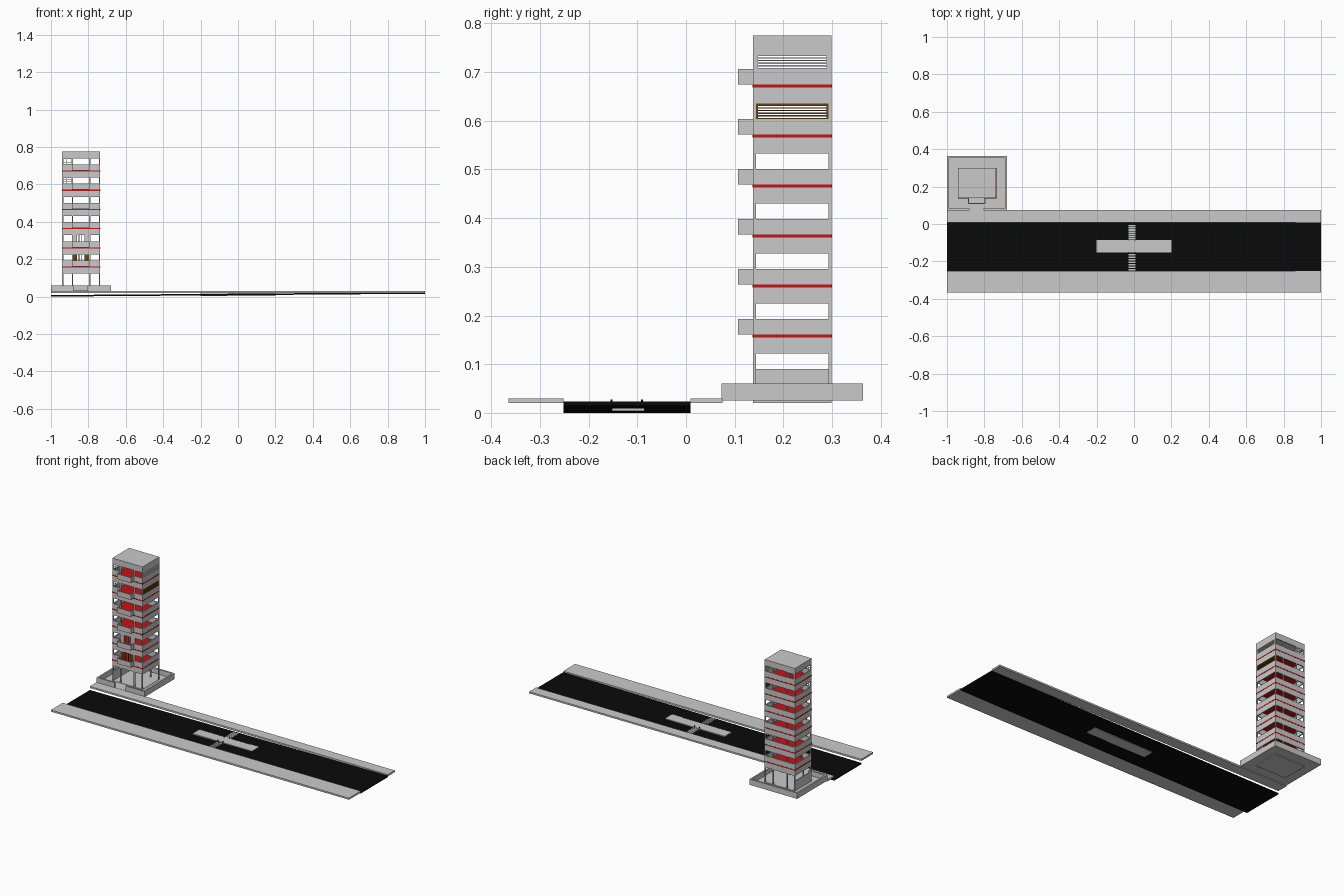
import bpy, bmesh
from mathutils import Matrix, Vector

cube = bpy.data.objects.get("Cube")
if cube:
    bpy.data.objects.remove(cube, do_unlink=True)


def material(name, r, g, b):
    m = bpy.data.materials.new(name)
    m.use_nodes = True
    m.diffuse_color = (r, g, b, 1)
    m.node_tree.nodes["Principled BSDF"].inputs["Base Color"].default_value = (r, g, b, 1)
    return m


CONCRETE = material("concrete grey", 0.59, 0.59, 0.59)
RED = material("slab red", 0.56, 0.006, 0.008)
ASPHALT = material("asphalt black", 0.003, 0.003, 0.003)
BROWN = material("shutter brown", 0.13, 0.06, 0.004)


def part(name, mat, boxes):
    """One object made of boxes given as (x0, x1, y0, y1, z0, z1)."""
    bm = bmesh.new()
    for x0, x1, y0, y1, z0, z1 in boxes:
        centre = Matrix.Translation(((x0 + x1) / 2, (y0 + y1) / 2, (z0 + z1) / 2))
        size = Matrix.Diagonal((x1 - x0, y1 - y0, z1 - z0, 1))
        bmesh.ops.create_cube(bm, size=1, matrix=centre @ size)
    mesh = bpy.data.meshes.new(name)
    bm.to_mesh(mesh)
    bm.free()
    mesh.materials.append(mat)
    obj = bpy.data.objects.new(name, mesh)
    bpy.context.collection.objects.link(obj)
    return obj


def ring(x0, x1, y0, y1, z0, z1, t, gap=None):
    """Four walls, with an optional gap in the front one."""
    fronts = [(x0, gap[0]), (gap[1], x1)] if gap else [(x0, x1)]
    walls = [(a, b, y0, y0 + t, z0, z1) for a, b in fronts]
    walls.append((x0, x1, y1 - t, y1, z0, z1))
    walls += [(a, a + t, y0 + t, y1 - t, z0, z1) for a in (x0, x1 - t)]
    return walls


# Main sizes
X0, X1, Y0, Y1 = -0.94, -0.737, 0.138, 0.299
T = 0.006
DOOR = (-0.882, -0.797)
PITCH, SILL, OPEN = 0.1027, 0.09, 0.0325
ROOF = 0.775


def sill(i):
    return SILL + PITCH * i


def slab_top(i):
    return sill(i) - 0.032


# Road slopes gently up toward +x
road = part("road", ASPHALT, [(-1, 1, -0.252, 0.009, 0, 0.008)])
for v in road.data.vertices:
    v.co.z += 0.0075 * (v.co.x + 1)

# Pavements, median and crossing
part("near_pavement", CONCRETE, [(-1, 1, -0.365, -0.252, 0.02, 0.03)])
part("far_pavement", CONCRETE, [(-1, 1, 0.009, 0.075, 0.02, 0.03)])
part("median_island", CONCRETE, [(-0.2, 0.2, -0.152, -0.085, 0.004, 0.02)])
stripes = []
for start, end, fill in ((-0.083, -0.002, 0.8), (-0.248, -0.156, 0.6)):
    step = (end - start) / 7
    for k in range(7):
        y = start + k * step
        stripes.append((-0.03, 0.007, y, y + step * fill, 0.014, 0.018))
part("crossing_stripes", CONCRETE, stripes)
part("crossing_posts", ASPHALT, [(x, x + 0.004, y, y + 0.004, 0.015, 0.028)
                                 for x in (-0.03, 0.003) for y in (-0.155, -0.092)])

# Walled plaza
part("plaza_floor", CONCRETE, [(-1, -0.68, 0.073, 0.364, 0.025, 0.031)])
part("plaza_wall", CONCRETE,
     ring(-1, -0.68, 0.073, 0.364, 0.025, 0.06, 0.01, (-0.88, -0.805)))
part("tower_foundation", CONCRETE, [(X0, X1, Y0, Y1, 0.02, 0.033)])

# Wall posts at the corners and beside the central openings
posts = []
for y in (Y0, Y1 - T):
    for a, b in ((X0, X0 + T), (-0.888, DOOR[0]), (DOOR[1], -0.789), (X1 - T, X1)):
        posts.append((a, b, y, y + T, 0.03, ROOF - 0.03))
part("wall_posts", CONCRETE, posts)
part("ground_side_wall", CONCRETE, [(X0, X0 + T, Y0, Y1, 0.03, SILL)])

# Storeys: upper wall band, red slab, lower wall band, balcony
bands, slabs, balconies = [], [], []
for i in range(1, 7):
    top = slab_top(i)
    bands += ring(X0, X1, Y0, Y1, sill(i - 1) + OPEN, top - T, T)
    bands += ring(X0, X1, Y0, Y1, top, sill(i), T, DOOR)
    slabs.append((X0 - 0.001, X1 + 0.001, Y0 - 0.001, Y1 + 0.001, top - T, top))
    bx0, bx1, by = -0.888, -0.794, 0.107
    balconies.append((bx0, bx1, by, Y0, top, top + 0.004))
    balconies.append((bx0, bx1, by, by + 0.005, top, sill(i)))
    balconies += [(x, x + 0.005, by, Y0, top, sill(i)) for x in (bx0, bx1 - 0.005)]
part("wall_bands", CONCRETE, bands)
part("floor_slabs", RED, slabs)
part("balconies", CONCRETE, balconies)

# Roof
head = sill(6) + OPEN
part("parapet", CONCRETE, ring(X0, X1, Y0, Y1, head, ROOF, T))
part("roof", CONCRETE, [(X0, X1, Y0, Y1, ROOF - 0.006, ROOF)])


# Louvred shutters on the +x side
def louvre(name, mat, i):
    z, ya, yb = sill(i), Y0 + T, Y1 - T
    bars = [(X1 - 0.004, X1, ya, yb, z + k * OPEN / 6, z + k * OPEN / 6 + 0.0025)
            for k in range(6)]
    bars.append((X1 - 0.004, X1, ya, yb, z + OPEN - 0.003, z + OPEN))
    bars += [(X1 - 0.004, X1, y, y + 0.004, z, z + OPEN) for y in (ya, yb - 0.004)]
    part(name, mat, bars)


louvre("brown_side_shutter", BROWN, 5)
louvre("grey_side_shutter", CONCRETE, 6)

# Gridded panes in the narrow openings
grid = []
for i, y in ((5, Y0), (6, Y0), (6, Y1 - 0.003)):
    z, xa, xb = sill(i), X0 + T, -0.888
    for k in range(4):
        x = xa + k * (xb - xa - 0.002) / 3
        h = z + k * (OPEN - 0.002) / 3
        grid.append((x, x + 0.002, y, y + 0.003, z, z + OPEN))
        grid.append((xa, xb, y, y + 0.003, h, h + 0.002))
part("window_grids", CONCRETE, grid)

# Shutters beside two of the balcony doors
for name, mat, i in (("brown_door_shutters", BROWN, 1), ("grey_door_shutters", CONCRETE, 2)):
    spans = ((DOOR[0], -0.862), (-0.852, -0.848), (-0.837, -0.833), (-0.82, DOOR[1]))
    part(name, mat, [(a, b, Y0 + 0.001, Y0 + 0.005, slab_top(i), sill(i) + OPEN)
                     for a, b in spans])
